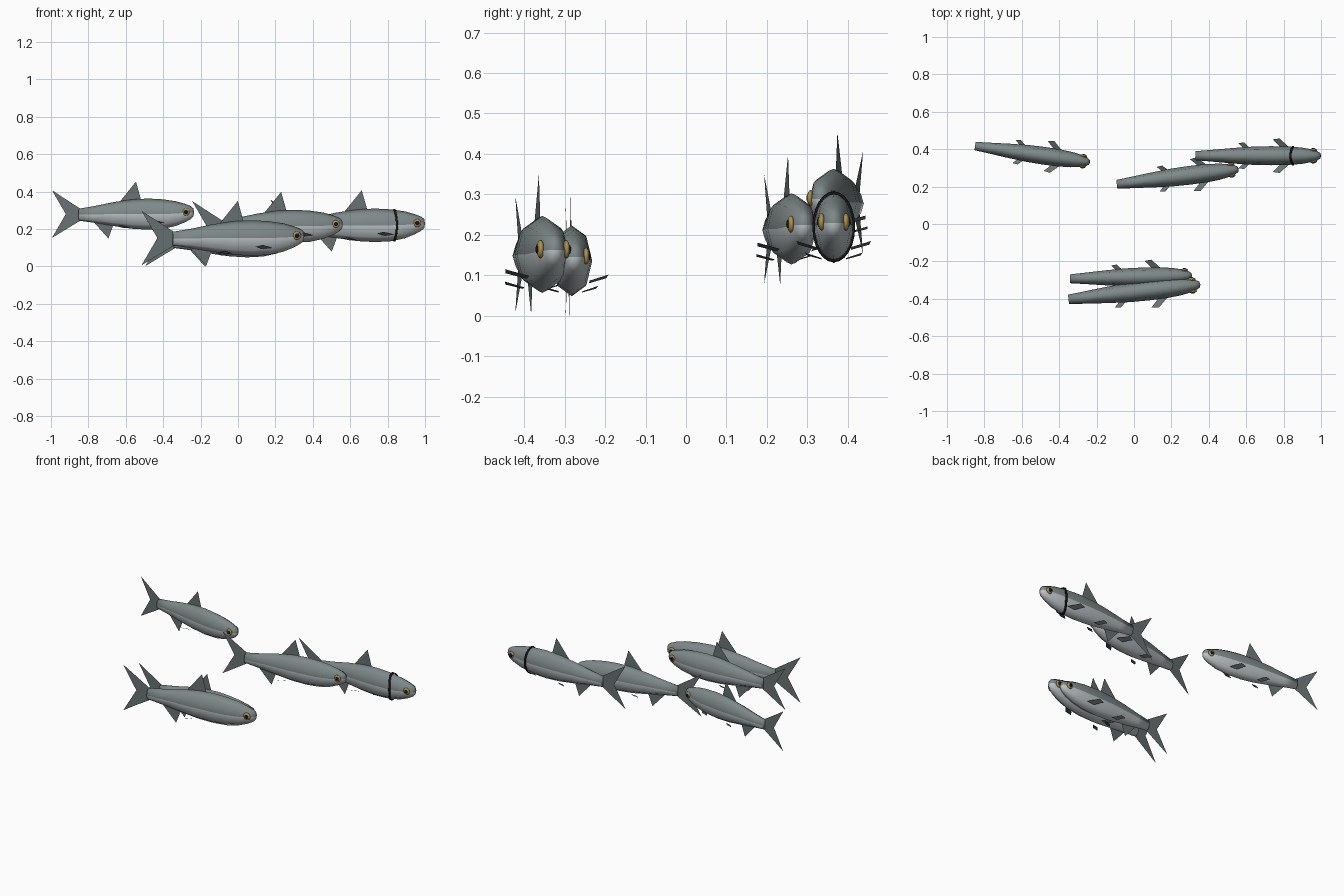
import bpy, bmesh, math
from mathutils import Matrix, Vector

cube = bpy.data.objects.get("Cube")
if cube:
    bpy.data.objects.remove(cube, do_unlink=True)


def material(name, rgb):
    m = bpy.data.materials.new(name)
    m.use_nodes = True
    colour = (*rgb, 1)
    m.diffuse_color = colour
    m.node_tree.nodes["Principled BSDF"].inputs["Base Color"].default_value = colour
    return m


BACK = material("slate back", (0.21, 0.25, 0.25))
BELLY = material("silver belly", (0.50, 0.54, 0.56))
FIN = material("dark grey fin", (0.14, 0.165, 0.17))
GOLD = material("gold iris", (0.42, 0.28, 0.08))
BLACK = material("black", (0.008, 0.008, 0.008))

SIDES = 8
# Body stations for a body of length 1: x, half width, half height, centre z
STATIONS = [(-0.006, 0.022, 0.035, 0.015), (-0.03, 0.036, 0.056, 0.013),
            (-0.08, 0.052, 0.080, 0.009), (-0.16, 0.066, 0.107, 0.004),
            (-0.27, 0.074, 0.127, 0), (-0.40, 0.076, 0.134, 0),
            (-0.54, 0.073, 0.126, 0), (-0.70, 0.062, 0.103, 0),
            (-0.86, 0.048, 0.073, -0.003), (-1.0, 0.036, 0.052, -0.005)]


def make_mesh(name, bm, mats, smooth=False):
    bmesh.ops.recalc_face_normals(bm, faces=bm.faces)
    mesh = bpy.data.meshes.new(name)
    for f in bm.faces:
        f.smooth = smooth
    bm.to_mesh(mesh)
    bm.free()
    for m in mats:
        mesh.materials.append(m)
    return mesh


def oval(bm, x, w, h, z, bulge=0, sides=SIDES):
    ring = []
    for i in range(sides):
        a = math.tau * i / sides
        ring.append(bm.verts.new((x + bulge * math.cos(a) ** 2, w * math.cos(a), z + h * math.sin(a))))
    return ring


def bridge(bm, a, b):
    n = len(a)
    for i in range(n):
        bm.faces.new((a[i], a[(i + 1) % n], b[(i + 1) % n], b[i]))


def body_mesh():
    bm = bmesh.new()
    rings = [oval(bm, *s) for s in STATIONS]
    for a, b in zip(rings, rings[1:]):
        bridge(bm, a, b)
    nose = bm.verts.new((0, 0, 0.015))
    for i in range(SIDES):
        bm.faces.new((nose, rings[0][i], rings[0][(i + 1) % SIDES]))
    bm.faces.new(rings[-1])
    # Upper strips take the back colour, lower strips the belly colour
    for f in bm.faces:
        x, _, z = f.calc_center_median()
        f.material_index = 1 if z < (0.015 if x > -0.06 else 0) and x > -0.99 else 0
    return make_mesh("body", bm, [BACK, BELLY], True)


def plate_mesh(name, outlines):
    bm = bmesh.new()
    for outline in outlines:
        bm.faces.new([bm.verts.new(p) for p in outline])
    return make_mesh(name, bm, [FIN])


def upright(points):
    return [(x, 0, z) for x, z in points]


def paired(points):
    return [[(x, s * y, z) for x, y, z in points] for s in (1, -1)]


def eye_mesh(name, radius, depth, y, mat):
    # Flattened balls on both sides of the head
    bm = bmesh.new()
    for s in (1, -1):
        place = Matrix.Translation((-0.062, s * y, 0.018)) @ Matrix.Diagonal((radius, depth, radius, 1))
        bmesh.ops.create_uvsphere(bm, u_segments=12, v_segments=8, radius=1, matrix=place)
    return make_mesh(name, bm, [mat], True)


def band_mesh():
    # Thin band round the body behind the gills
    bm = bmesh.new()
    loops = [oval(bm, x, w, h, 0, 0.02, 24) for x, w, h in
             ((-0.252, 0.072, 0.122), (-0.252, 0.079, 0.131),
              (-0.236, 0.078, 0.129), (-0.236, 0.070, 0.120))]
    for i in range(4):
        bridge(bm, loops[i], loops[(i + 1) % 4])
    return make_mesh("gill band", bm, [BLACK], True)


PARTS = {
    "body": body_mesh(),
    "tail_fin": plate_mesh("tail fin", [
        upright([(-0.99, 0.047), (-1.235, 0.205), (-1.115, 0)]),
        upright([(-0.99, 0.047), (-1.115, 0), (-0.99, -0.057)]),
        upright([(-0.99, -0.057), (-1.115, 0), (-1.235, -0.205)])]),
    "dorsal_fin": plate_mesh("dorsal fin", [
        upright([(-0.65, 0.10), (-0.505, 0.28), (-0.46, 0.12)])]),
    "anal_fin": plate_mesh("anal fin", [
        upright([(-0.88, -0.06), (-0.745, -0.21), (-0.70, -0.09)])]),
    "pectoral_fins": plate_mesh("pectoral fins", paired([
        (-0.25, 0.063, -0.075), (-0.32, 0.063, -0.085),
        (-0.385, 0.130, -0.066), (-0.33, 0.138, -0.052)])),
    "pelvic_fins": plate_mesh("pelvic fins", paired([
        (-0.55, 0.045, -0.115), (-0.605, 0.045, -0.120),
        (-0.66, 0.100, -0.105), (-0.615, 0.106, -0.095)])),
    "eye_irises": eye_mesh("irises", 0.032, 0.013, 0.045, GOLD),
    "eye_pupils": eye_mesh("pupils", 0.018, 0.008, 0.054, BLACK),
}
BAND = band_mesh()


def add_fish(label, nose, tail, z, banded=False):
    along = Vector(nose) - Vector(tail)
    place = (Matrix.Translation((*nose, z))
             @ Matrix.Rotation(math.atan2(along.y, along.x), 4, "Z")
             @ Matrix.Scale(along.length, 4))
    parts = dict(PARTS)
    if banded:
        parts["gill_band"] = BAND
    for part, mesh in parts.items():
        obj = bpy.data.objects.new(f"{label}_fish_{part}", mesh)
        obj.matrix_world = place
        bpy.context.collection.objects.link(obj)


# The shoal
add_fish("back_right", (-0.235, 0.33), (-0.85, 0.417), 0.28)
add_fish("back_middle", (0.56, 0.293), (-0.092, 0.212), 0.215)
add_fish("back_left", (1.0, 0.365), (0.33, 0.365), 0.22, banded=True)
add_fish("front_outer", (0.355, -0.323), (-0.35, -0.403), 0.152)
add_fish("front_inner", (0.31, -0.275), (-0.342, -0.293), 0.136)
